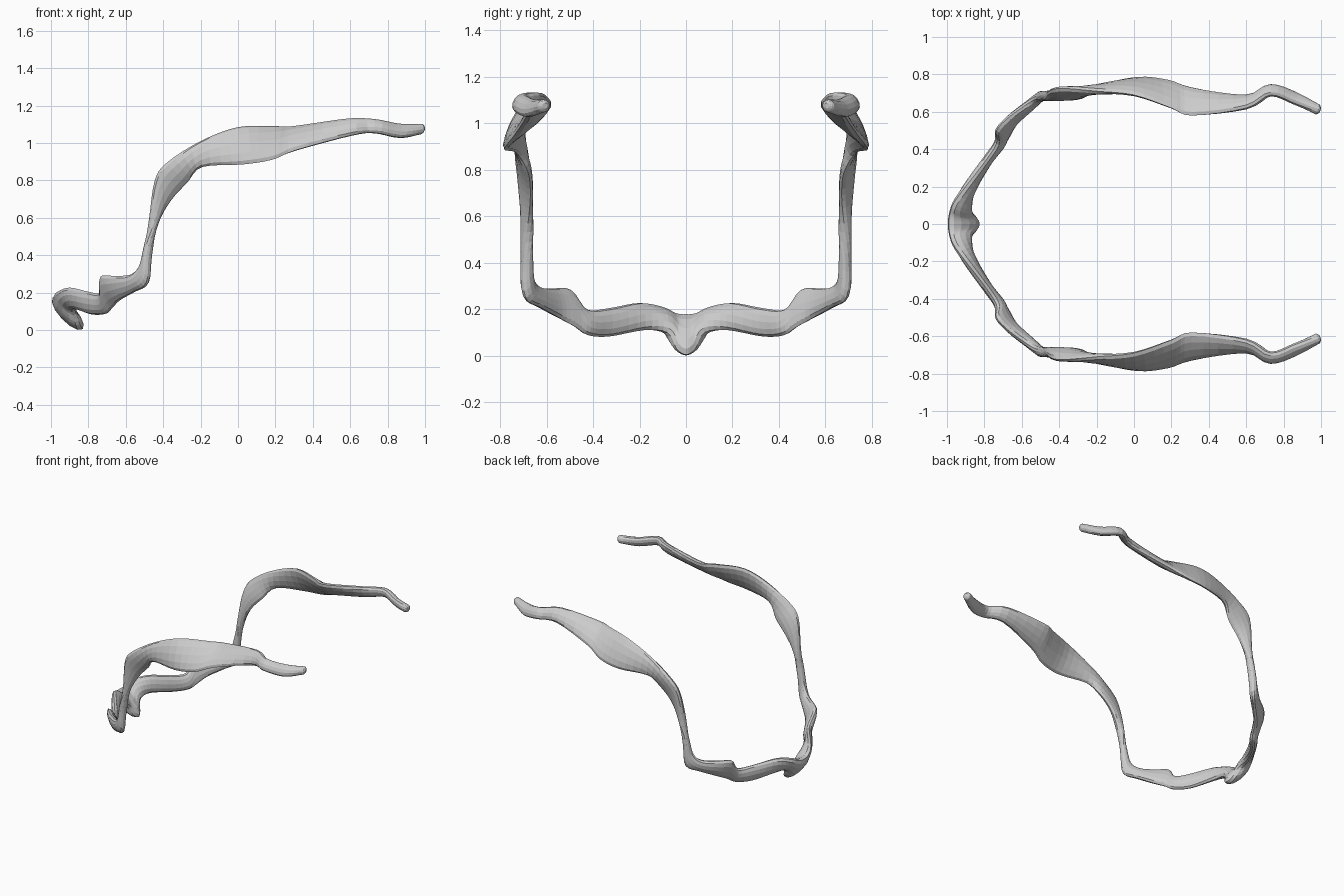
import bpy, bmesh, math
from mathutils import Vector

if "Cube" in bpy.data.objects:
    bpy.data.objects.remove(bpy.data.objects["Cube"])

# Half of the band: upper edge point and lower edge point of each cross-section
STATIONS = [
    (-.99, 0, .175, -.83, 0, .005), (-.985, .05, .18, -.845, .04, .03),
    (-.965, .11, .205, -.87, .08, .10), (-.90, .20, .227, -.86, .18, .11),
    (-.80, .33, .205, -.78, .33, .083), (-.735, .43, .20, -.705, .42, .088),
    (-.735, .50, .285, -.67, .47, .12), (-.67, .57, .29, -.63, .54, .16),
    (-.58, .635, .295, -.55, .62, .205), (-.53, .665, .34, -.48, .69, .25),
    (-.50, .67, .44, -.465, .70, .40), (-.475, .69, .60, -.425, .68, .57),
    (-.445, .715, .80, -.36, .67, .69), (-.38, .725, .895, -.27, .68, .79),
    (-.20, .71, 1.01, -.19, .73, .872), (0, .69, 1.085, .02, .78, .885),
    (.20, .62, 1.09, .18, .77, .91), (.31, .58, 1.09, .31, .73, .962),
    (.60, .62, 1.13, .60, .685, 1.04), (.73, .69, 1.125, .73, .74, 1.055),
    (.86, .645, 1.10, .87, .695, 1.03), (.98, .60, 1.10, .985, .625, 1.05),
]
SIDES, STEPS = 12, 4


def spline(p, t):
    a, b, c, d = p
    return .5 * (2*b + (c - a)*t + (2*a - 5*b + 4*c - d)*t*t + (3*b - a - 3*c + d)*t**3)


def edge(col):
    pts = [Vector(s[col:col + 3]) for s in STATIONS]
    pts = [pts[1] * 1] + pts + [2*pts[-1] - pts[-2]]
    pts[0].y *= -1
    out = []
    for i in range(len(pts) - 3):
        out += [spline(pts[i:i + 4], k / STEPS) for k in range(STEPS)]
    return out + [pts[-2]]


upper, lower = edge(0), edge(3)
mids = [(a + b) / 2 for a, b in zip(upper, lower)]
last = len(mids) - 1
bm = bmesh.new()


def ring(mid, wide, thin):
    vs = []
    for k in range(SIDES):
        a = 2 * math.pi * k / SIDES
        p = mid + wide * math.cos(a) + thin * math.sin(a)
        vs.append(bm.verts.new((p.x, max(p.y, 0), p.z)))
    return vs


# Sweep a flattened oval between the two edges
rings = []
for i, mid in enumerate(mids):
    tangent = mids[min(i + 1, last)] - mids[max(i - 1, 0)]
    if i == 0:
        tangent = Vector((0, 1, 0))
    wide = (upper[i] - lower[i]) / 2
    thin = tangent.cross(wide).normalized()
    thick = .028 + .016 * max(0, 1 - i / (STEPS * 4))
    rings.append(ring(mid, wide, thin * thick))

# Rounded tip
out = tangent.normalized()
for step, size in ((.008, .8), (.014, .45)):
    rings.append(ring(mid + out * step, wide * size, thin * thick * size))
for r, s in zip(rings, rings[1:]):
    for k in range(SIDES):
        j = (k + 1) % SIDES
        bm.faces.new((r[k], r[j], s[j], s[k]))
bm.faces.new(rings[-1])
bmesh.ops.recalc_face_normals(bm, faces=bm.faces)
# Open half shell: make sure normals point away from the tip
if max(bm.faces, key=lambda f: f.calc_center_median().x).normal.x < 0:
    bmesh.ops.reverse_faces(bm, faces=bm.faces)

mesh = bpy.data.meshes.new("curved_band")
bm.to_mesh(mesh)
bm.free()
band = bpy.data.objects.new("curved_band", mesh)
bpy.context.collection.objects.link(band)

# Other half
mirror = band.modifiers.new("mirror", 'MIRROR')
mirror.use_axis = (False, True, False)
mirror.merge_threshold = .002
